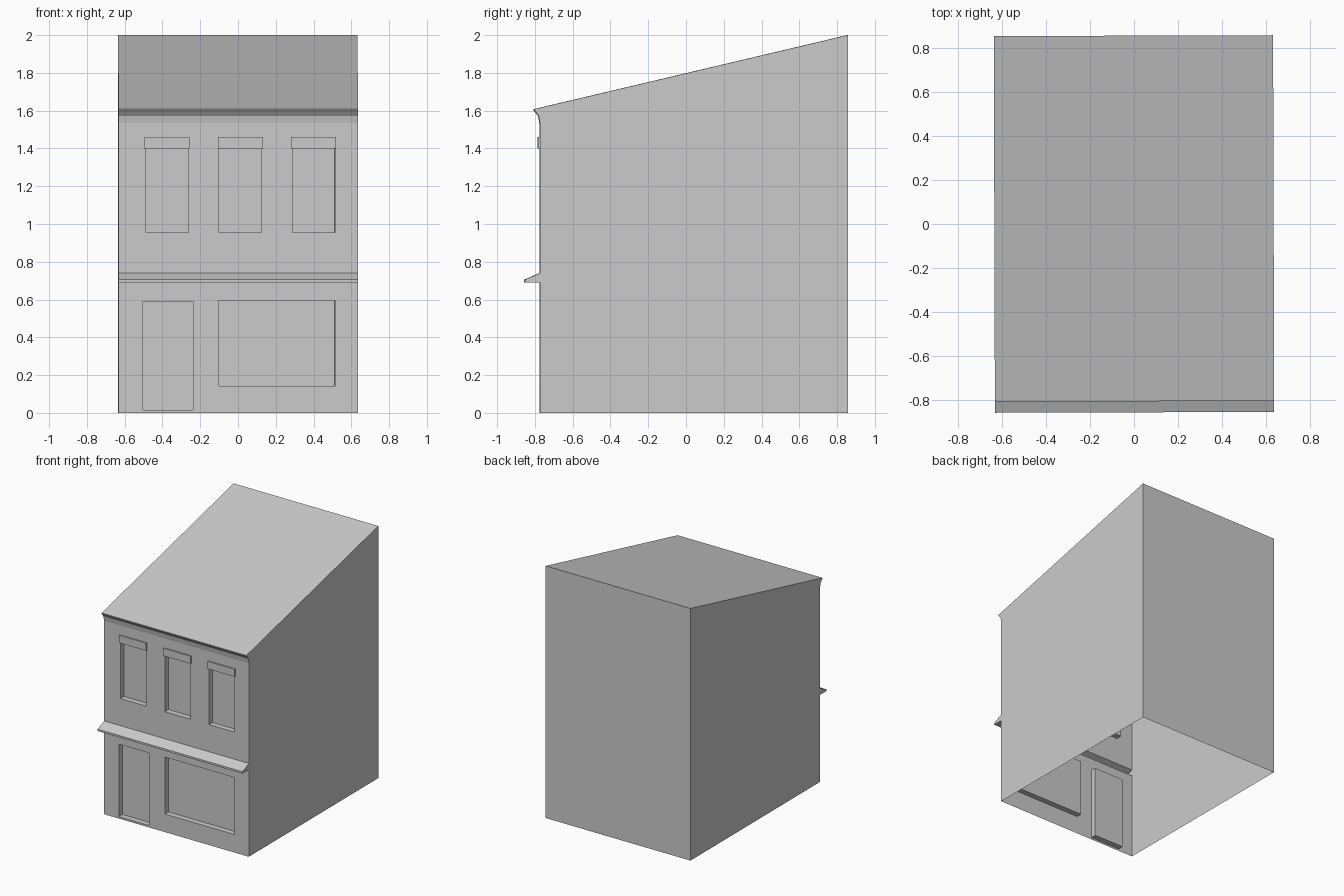
import bpy
import bmesh
from mathutils import Matrix

TURN = Matrix.Rotation(0.003, 4, 'Z')
HALF = 0.634      # half width of the building
WALL = -0.775     # front wall plane
DEPTH = 0.045     # depth of door and window recesses

cube = bpy.data.objects.get("Cube")
if cube:
    bpy.data.objects.remove(cube, do_unlink=True)

stone = bpy.data.materials.new("plain_grey")
stone.use_nodes = True
grey = (0.6, 0.6, 0.6, 1)
stone.diffuse_color = grey
stone.node_tree.nodes["Principled BSDF"].inputs["Base Color"].default_value = grey


def add_object(name, bm):
    bmesh.ops.recalc_face_normals(bm, faces=bm.faces)
    mesh = bpy.data.meshes.new(name)
    bm.to_mesh(mesh)
    bm.free()
    mesh.materials.append(stone)
    obj = bpy.data.objects.new(name, mesh)
    bpy.context.collection.objects.link(obj)
    return obj


def add_box(bm, x0, x1, y0, y1, z0, z1):
    size = Matrix.Diagonal((x1 - x0, y1 - y0, z1 - z0, 1))
    place = Matrix.Translation(((x0 + x1) / 2, (y0 + y1) / 2, (z0 + z1) / 2))
    bmesh.ops.create_cube(bm, size=1, matrix=place @ size)


# Side outline with street canopy, cornice and sloping roof
outline = [(0.855, 0), (WALL, 0), (WALL, 0.69), (-0.855, 0.69), (-0.855, 0.705),
           (WALL, 0.74), (WALL, 1.535), (-0.782, 1.573), (-0.805, 1.602),
           (-0.805, 1.608), (0.855, 2)]
bm = bmesh.new()
side = bm.faces.new([bm.verts.new((-HALF, y, z)) for y, z in outline])
grown = bmesh.ops.extrude_face_region(bm, geom=[side], use_keep_orig=True)
moved = [v for v in grown["geom"] if isinstance(v, bmesh.types.BMVert)]
bmesh.ops.translate(bm, verts=moved, vec=(2 * HALF, 0, 0))
building = add_object("building", bm)

# Recesses: door, shop window and three upper windows
windows = [(-0.49, -0.265), (-0.102, 0.123), (0.285, 0.51)]
openings = [(-0.505, -0.24, 0.015, 0.59), (-0.102, 0.51, 0.143, 0.595)]
openings += [(a, b, 0.955, 1.4) for a, b in windows]
bm = bmesh.new()
for x0, x1, z0, z1 in openings:
    add_box(bm, x0, x1, WALL - 0.1, WALL + DEPTH, z0, z1)
cutter = add_object("recess_cutter", bm)
cutter.hide_render = True

cut = building.modifiers.new("recesses", 'BOOLEAN')
cut.operation = 'DIFFERENCE'
cut.solver = 'EXACT'
cut.object = cutter
bpy.context.view_layer.update()
graph = bpy.context.evaluated_depsgraph_get()
building_mesh = bpy.data.meshes.new_from_object(building.evaluated_get(graph))
building.modifiers.clear()
building.data = building_mesh
bpy.data.objects.remove(cutter, do_unlink=True)

# The shell has no floor
bm = bmesh.new()
bm.from_mesh(building_mesh)
floor = [f for f in bm.faces if all(v.co.z < 0.001 for v in f.verts)]
bmesh.ops.delete(bm, geom=floor, context='FACES')
bm.to_mesh(building_mesh)
bm.free()
building.matrix_world = TURN

# Lintels over the upper windows
for number, (a, b) in enumerate(windows, 1):
    bm = bmesh.new()
    add_box(bm, a - 0.007, b + 0.007, WALL - 0.01, WALL, 1.4, 1.46)
    add_object(f"window_lintel_{number}", bm).matrix_world = TURN
